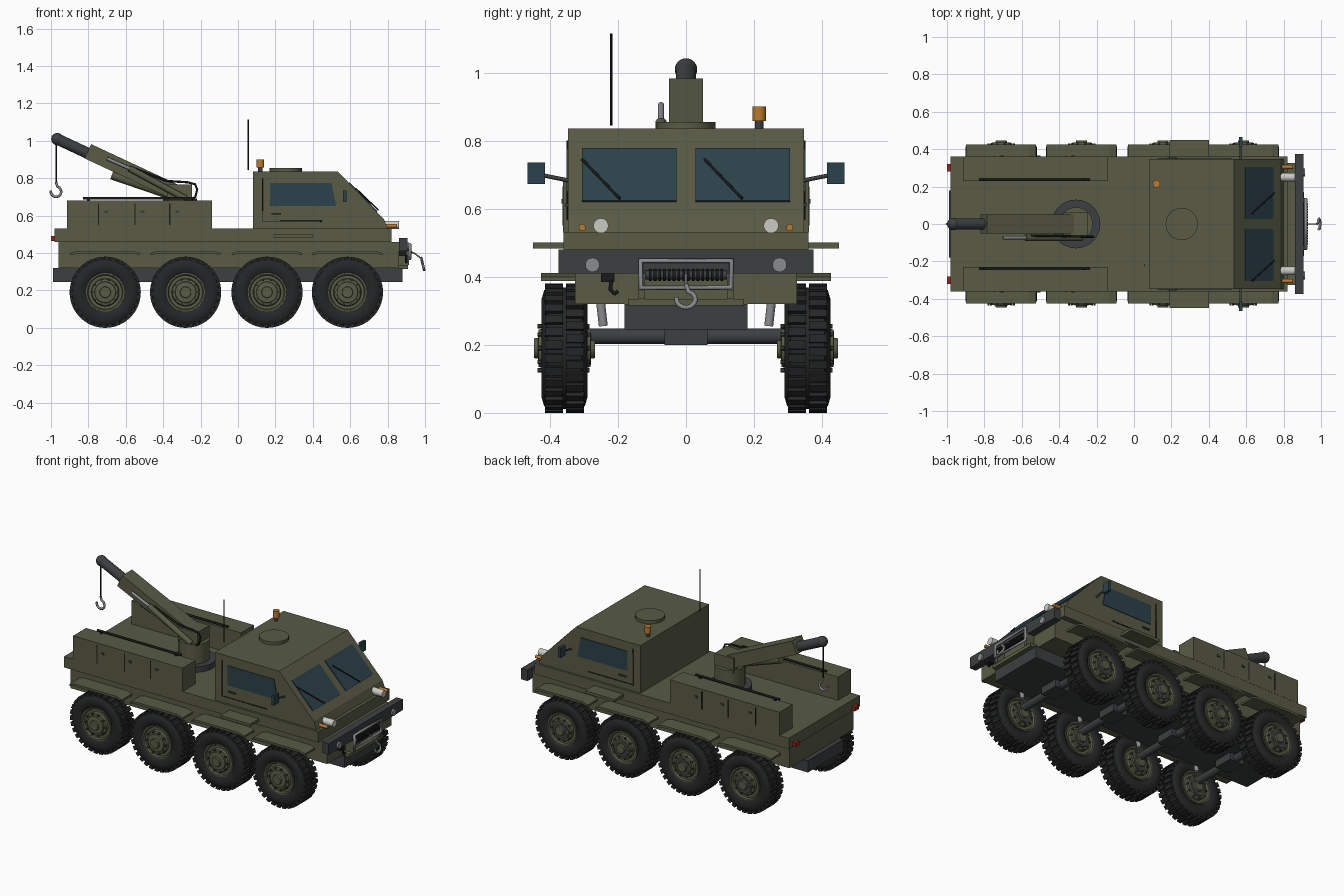
import bpy, bmesh, math
from mathutils import Vector, Matrix

if "Cube" in bpy.data.objects:
    bpy.data.objects.remove(bpy.data.objects["Cube"])

def mat(name, r, g, b):
    m = bpy.data.materials.new(name)
    m.diffuse_color = (r, g, b, 1)
    m.use_nodes = True
    m.node_tree.nodes["Principled BSDF"].inputs["Base Color"].default_value = m.diffuse_color
    return m

OLIVE = mat("olive", .10, .105, .06)
DARK = mat("dark_steel", .045, .05, .052)
RUBBER = mat("rubber", .018, .019, .02)
BLACK = mat("black", .01, .01, .01)
GLASS = mat("glass", .025, .055, .07)
STEEL = mat("steel", .25, .26, .27)
LAMP = mat("lamp", .6, .6, .56)
AMBER = mat("amber", .5, .2, .03)
RED = mat("red", .3, .02, .015)

def finish(name, bm, m, smooth=False):
    bmesh.ops.recalc_face_normals(bm, faces=bm.faces)
    me = bpy.data.meshes.new(name)
    bm.to_mesh(me)
    bm.free()
    me.materials.append(m)
    if smooth:
        for p in me.polygons:
            p.use_smooth = True
        me.set_sharp_from_angle(angle=math.radians(35))
    ob = bpy.data.objects.new(name, me)
    bpy.context.collection.objects.link(ob)
    return ob

def prism(name, pts, y0, y1, m):
    """Side profile in x-z, extruded along y."""
    bm = bmesh.new()
    f = bm.faces.new([bm.verts.new((x, y0, z)) for x, z in pts])
    g = bmesh.ops.extrude_face_region(bm, geom=[f])
    for v in g["geom"]:
        if isinstance(v, bmesh.types.BMVert):
            v.co.y = y1
    return finish(name, bm, m)

def box(name, x0, x1, y0, y1, z0, z1, m):
    return prism(name, [(x0, z0), (x1, z0), (x1, z1), (x0, z1)], y0, y1, m)

def add_cyl(bm, p, q, r, seg=24):
    p, q = Vector(p), Vector(q)
    d = q - p
    M = Matrix.Translation((p + q) / 2) @ d.to_track_quat('Z', 'Y').to_matrix().to_4x4()
    bmesh.ops.create_cone(bm, cap_ends=True, segments=seg, radius1=r, radius2=r, depth=d.length, matrix=M)

def cyl(name, p, q, r, m, seg=24):
    bm = bmesh.new()
    add_cyl(bm, p, q, r, seg)
    return finish(name, bm, m, True)

def lathe(name, prof, m, seg=48):
    """Closed (radius, y) profile spun round the y axis."""
    bm = bmesh.new()
    vs = [bm.verts.new((r, y, 0)) for r, y in prof]
    es = [bm.edges.new((vs[i], vs[(i + 1) % len(vs)])) for i in range(len(vs))]
    bmesh.ops.spin(bm, geom=vs + es, cent=(0, 0, 0), axis=(0, 1, 0), angle=math.tau, steps=seg)
    bmesh.ops.remove_doubles(bm, verts=bm.verts, dist=1e-5)
    return finish(name, bm, m, True)

def tube(name, pts, r, m, cyclic=False):
    cu = bpy.data.curves.new(name, 'CURVE')
    cu.dimensions = '3D'
    cu.bevel_depth, cu.bevel_resolution, cu.use_fill_caps = r, 2, True
    sp = cu.splines.new('POLY')
    sp.points.add(len(pts) - 1)
    for p, c in zip(sp.points, pts):
        p.co = (*c, 1)
    sp.use_cyclic_u = cyclic
    cu.materials.append(m)
    ob = bpy.data.objects.new(name, cu)
    bpy.context.collection.objects.link(ob)
    bpy.ops.object.select_all(action='DESELECT')
    ob.select_set(True)
    bpy.context.view_layer.objects.active = ob
    bpy.ops.object.convert(target='MESH')
    return ob

# Hull and chassis
box("chassis", -.99, .88, -.18, .18, .245, .32, DARK)
box("lower_hull", -.96, .86, -.326, .326, .32, .46, OLIVE)
box("upper_hull", -.98, .82, -.36, .36, .46, .53, OLIVE)
box("front_lip", .86, .91, -.17, .17, .315, .335, OLIVE)
box("front_bumper", .86, .905, -.375, .375, .41, .48, DARK)

# Cab
prism("cab", [(.08, .53), (.08, .835), (.535, .835), (.78, .58), (.80, .53)], -.347, .347, OLIVE)
n = (.0036, .0035)
screen = [(.593 - n[0], .775 - n[1]), (.742 - n[0], .62 - n[1]), (.742 + n[0], .62 + n[1]), (.593 + n[0], .775 + n[1])]
for s in (1, -1):
    prism("windscreen", screen, s * .028, s * .305, GLASS)
    prism("side_window", [(.17, .65), (.525, .65), (.5, .775), (.17, .775)], s * .34, s * .351, GLASS)
    tube("door_seam", [(.13, s * .348, .80), (.13, s * .348, .57), (.45, s * .348, .57)], .003, BLACK)
    box("door_handle", .18, .23, s * .345, s * .356, .607, .615, DARK)
    box("step", .19, .40, s * .34, s * .45, .483, .5, OLIVE)
    # Mirrors and lamps
    tube("mirror_arm", [(.57, s * .34, .682), (.57, s * .43, .7)], .006, DARK)
    box("mirror", .562, .58, s * .415, s * .465, .672, .735, GLASS)
    cyl("headlight", (.78, s * .25, .55), (.86, s * .25, .55), .022, LAMP)
    cyl("indicator", (.78, s * .305, .545), (.85, s * .305, .545), .01, AMBER, 16)
    cyl("bumper_lamp", (.9, s * .275, .435), (.915, s * .275, .435), .021, STEEL)
    box("tail_light", -1, -.975, s * .28, s * .32, .463, .49, RED)
for y in (-.14, .22):
    tube("wiper", [(.742 + .008, y - .055 + .0, .63), (.625 + .005, y - .165 + .0, .745)] if y < 0
         else [(.75, .165, .63), (.63, .055, .745)], .004, BLACK)
cyl("roof_hatch", (.255, 0, .83), (.255, 0, .855), .086, OLIVE, 32)
cyl("beacon_base", (.12, .215, .83), (.12, .215, .86), .012, DARK, 16)
cyl("beacon", (.12, .215, .857), (.12, .215, .9), .02, AMBER)
cyl("antenna", (.055, -.22, .845), (.055, -.22, 1.115), .0035, BLACK, 8)

# Winch, brush guard and front hook
tube("brush_guard", [(.918, -.133, .368), (.918, .133, .368), (.918, .133, .447), (.918, -.133, .447)], .009, STEEL, True)
cyl("winch_drum", (.912, -.12, .405), (.912, .12, .405), .013, DARK)
for i in range(16):
    y = -.105 + i * .014
    cyl("winch_coil", (.912, y - .004, .405), (.912, y + .004, .405), .018, BLACK, 14)
for s in (1, -1):
    box("winch_bracket", .85, .915, s * .12, s * .14, .335, .41, OLIVE)

tube("winch_cable", [(.915, 0, .41), (.95, 0, .395), (.978, 0, .37)], .004, STEEL)
hook = [(0, .03)] + [(.028 * math.cos(math.radians(a)), -.022 + .028 * math.sin(math.radians(a)))
                     for a in range(75, -196, -27)]
tube("front_hook", [(.985 - b * .2, a, .352 + b * .85) for a, b in hook], .007, STEEL)
box("tow_bracket", .86, .9, -.25, -.21, .385, .41, BLACK)
tube("tow_hook", [(.9, -.22, .39), (.9, -.222, .362), (.9, -.21, .35), (.9, -.2, .358)], .006, BLACK)

# Wheel parts, shared by all eight wheels
wheel_x = (-.71, -.28, .155, .585)
tyre = lathe("tyre", [(.1, -.052), (.115, -.064), (.145, -.067), (.17, -.06), (.179, -.05),
                      (.179, .05), (.17, .06), (.145, .067), (.115, .064), (.1, .052)], RUBBER)
half_rim = [(.0, .09), (.028, .09), (.03, .086), (.03, .078), (.055, .076), (.057, .066), (.07, .064),
            (.075, .05), (.09, .05), (.095, .062), (.103, .062), (.103, .04)]
rim = lathe("rim", half_rim + [(r, -y) for r, y in reversed(half_rim)], OLIVE)
hub_bm = bmesh.new()
for y in (.067, -.067):
    add_cyl(hub_bm, (0, y - .009, 0), (0, y + .011, 0), .05)
    for k in range(10):
        a = math.tau * k / 10
        c, d = .068 * math.cos(a), .068 * math.sin(a)
        add_cyl(hub_bm, (c, y - .012, d), (c, y + .006, d), .006, 6)
hub = finish("hub_and_bolts", hub_bm, DARK, True)
lug_bm = bmesh.new()
for row in (-1, 1):
    for k in range(30):
        a = math.tau * (k + row * .25) / 30
        M = Matrix.Rotation(a, 4, 'Y') @ Matrix.Translation((.179, row * .031, 0)) @ Matrix.Diagonal((.022, .054, .025, 1))
        bmesh.ops.create_cube(lug_bm, size=1, matrix=M)
lugs = finish("tread_lugs", lug_bm, RUBBER)
for part in (tyre, rim, hub, lugs):
    first = True
    for x in wheel_x:
        for s in (1, -1):
            ob = part if first else part.copy()
            if not first:
                bpy.context.collection.objects.link(ob)
            ob.location = (x, s * .357, .19)
            first = False

# Axles, shock absorbers and mudguards
for x in wheel_x:
    cyl("axle", (x, -.29, .225), (x, .29, .225), .023, DARK)
    box("differential", x - .05, x + .05, -.063, .063, .2, .25, DARK)
    for s in (1, -1):
        cyl("shock_absorber", (x + .04, s * .243, .255), (x + .04, s * .255, .36), .013, STEEL, 16)
        prism("mudguard", [(x - .187, .388), (x - .15, .397), (x + .15, .397), (x + .187, .388),
                           (x + .187, .4), (x + .15, .411), (x - .15, .411), (x - .187, .4)], s * .32, s * .426, OLIVE)

# Rear lockers with seams, latches and rails
for s in (1, -1):
    box("locker", -.915, -.14, s * .23, s * .361, .53, .68, OLIVE)
    for x in (-.745, -.55, -.365):
        box("locker_seam", x - .003, x + .003, s * .355, s * .363, .55, .665, BLACK)
        box("locker_latch", x + .03, x + .05, s * .355, s * .366, .615, .628, DARK)
    cyl("locker_rail", (-.83, s * .237, .692), (-.235, s * .237, .692), .007, BLACK, 12)
    for x in (-.8, -.27):
        box("rail_foot", x - .008, x + .008, s * .232, s * .246, .675, .692, BLACK)

# Crane
cyl("turntable_ring", (-.31, 0, .53), (-.31, 0, .565), .13, DARK, 40)
cyl("turntable", (-.31, 0, .565), (-.31, 0, .69), .09, OLIVE, 32)
box("crane_turret", -.38, -.245, -.062, .062, .67, .765, OLIVE)
u = Vector((math.cos(math.radians(25)), 0, -math.sin(math.radians(25))))
w = Vector((-u.z, 0, u.x))
start = Vector((-.803, 0, .944))
def along(d, h, y=0):
    p = start + u * d + w * h
    return (p.x, y, p.z)
prism("boom", [along(d, h)[::2] for d, h in ((0, -.042), (.6, -.042), (.6, .02), (.52, .042), (0, .042))], -.05, .05, OLIVE)
cyl("boom_extension", along(-.175, -.01), along(.05, -.01), .03, DARK)
bm = bmesh.new()
bmesh.ops.create_uvsphere(bm, u_segments=20, v_segments=12, radius=.033, matrix=Matrix.Translation(along(-.175, -.01)))
finish("boom_tip", bm, DARK, True)
cyl("lift_cylinder", along(.17, -.06, 0), (-.3, 0, .69), .025, OLIVE)
cyl("ram_rod", (-.7, -.073, .905), (-.56, -.073, .843), .009, STEEL, 16)
cyl("ram_body", (-.58, -.073, .852), (-.28, -.073, .69), .017, OLIVE, 16)
tube("hydraulic_hose", [(-.55, -.062, .85), (-.38, -.065, .785), (-.27, -.068, .778), (-.23, -.068, .768),
                        (-.218, -.068, .74), (-.228, -.068, .7), (-.25, -.068, .685)], .006, BLACK)
cyl("crane_cable", (-.973, 0, .99), (-.973, 0, .78), .004, BLACK, 8)
tube("crane_hook", [(-.973 + a, 0, .75 + b) for a, b in hook], .007, STEEL)
